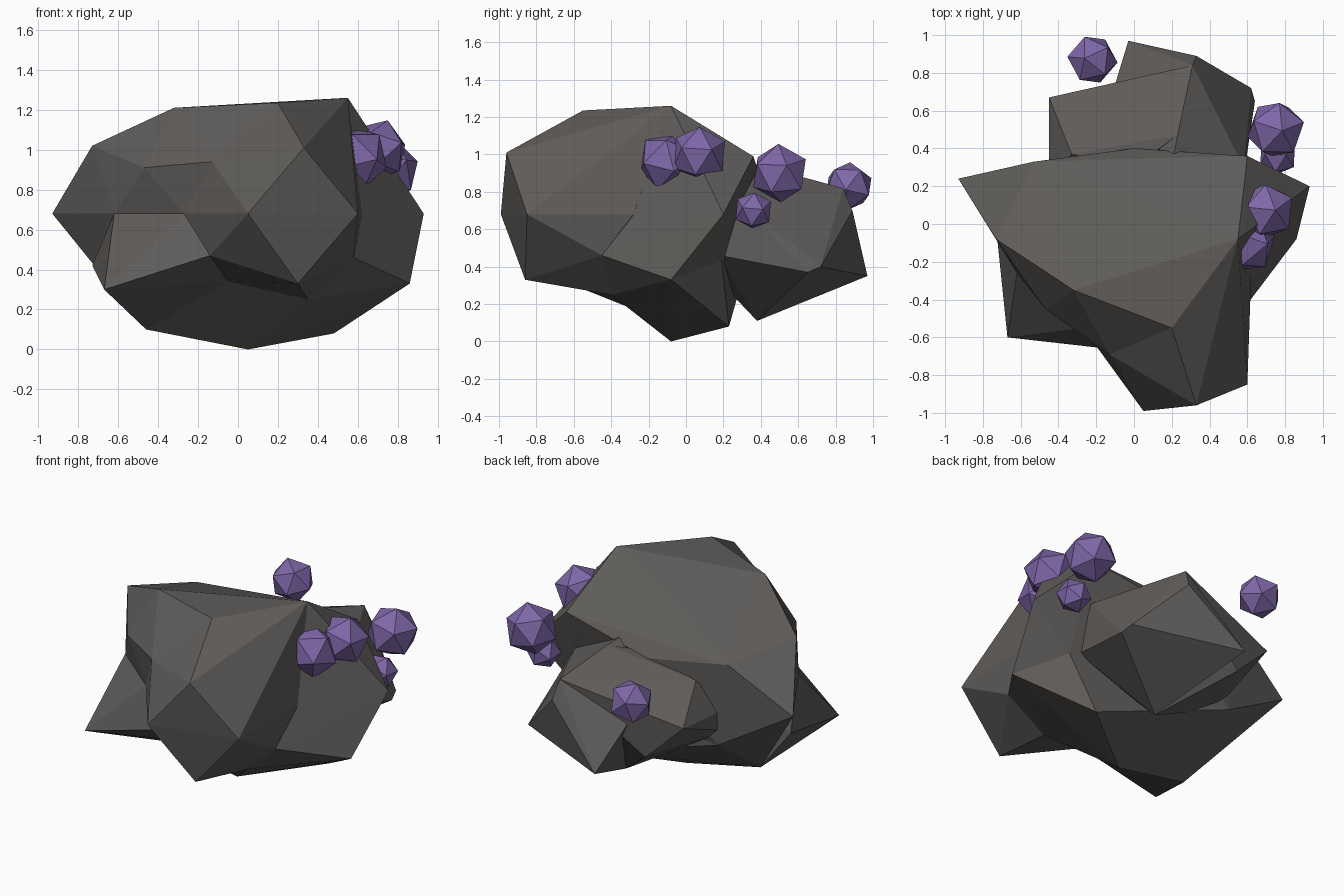
import bpy
import bmesh
from mathutils import Vector, Euler

default_cube = bpy.data.objects.get("Cube")
if default_cube:
    bpy.data.objects.remove(default_cube, do_unlink=True)


def make_material(name, color):
    material = bpy.data.materials.new(name)
    material.use_nodes = True
    material.diffuse_color = color
    shader = material.node_tree.nodes["Principled BSDF"]
    shader.inputs["Base Color"].default_value = color
    shader.inputs["Roughness"].default_value = 0.9
    return material


def finish_object(name, bm, material):
    """Turn a bmesh into a flat shaded object with one colour."""
    bmesh.ops.recalc_face_normals(bm, faces=bm.faces)
    mesh = bpy.data.meshes.new(name)
    bm.to_mesh(mesh)
    bm.free()
    mesh.materials.append(material)
    obj = bpy.data.objects.new(name, mesh)
    bpy.context.scene.collection.objects.link(obj)
    return obj


def add_chunk(name, corners, material):
    """Faceted boulder chunk: the convex skin around its corner points."""
    bm = bmesh.new()
    for corner in corners:
        bm.verts.new(corner)
    skin = bmesh.ops.convex_hull(bm, input=bm.verts)
    loose = set(skin["geom_interior"]) | set(skin["geom_unused"])
    loose_verts = [v for v in loose if isinstance(v, bmesh.types.BMVert)]
    bmesh.ops.delete(bm, geom=loose_verts, context="VERTS")
    return finish_object(name, bm, material)


def add_crystal(name, center, radius, turn, material):
    """Twenty sided crystal, turned so that no two look alike."""
    bm = bmesh.new()
    bmesh.ops.create_icosphere(bm, subdivisions=1, radius=radius)
    rotation = Euler((turn, turn * 2, turn * 3)).to_matrix()
    bmesh.ops.rotate(bm, verts=bm.verts, matrix=rotation)
    bmesh.ops.translate(bm, verts=bm.verts, vec=Vector(center))
    return finish_object(name, bm, material)


rock = make_material("dark grey rock", (0.115, 0.108, 0.102, 1))
purple = make_material("purple crystal", (0.21, 0.135, 0.39, 1))

# Corners shared by neighbouring chunks
front_crest = (0.2, -0.55, 1.235)
left_crest = (-0.32, -0.35, 1.21)
left_shoulder = (-0.73, -0.08, 1.02)
left_tip = (-0.93, 0.24, 0.68)
peak = (0.55, -0.08, 1.26)
brow = (-0.13, -0.69, 0.94)
left_brow = (-0.47, -0.45, 0.91)
notch = (-0.14, -0.66, 0.47)
side_valley = (0.58, -0.45, 0.46)
side_foot = (0.86, -0.08, 0.33)
undercut = (0.65, 0.19, 0.43)
left_foot = (-0.46, -0.1, 0.1)
left_shelf = (-0.62, -0.26, 0.68)
inner_shelf = (-0.27, -0.55, 0.68)
lobe_underside = (-0.05, -0.45, 0.34)
lobe_heel = (0.35, -0.4, 0.25)
back_left_foot = (-0.45, 0.32, 0.4)
back_ridge = (0.31, 0.84, 0.82)
ridge_root = (0.23, 0.47, 0.92)
back_keel = (0.16, 0.38, 0.11)

# Main body
add_chunk("main_rock", [
    front_crest, left_crest, left_shoulder, left_tip, peak,
    side_valley, side_foot, undercut, left_shelf, left_foot, back_left_foot,
    (-0.53, 0.33, 0.94), (0, 0.4, 0.87),
    (0.6, 0.36, 0.99), (0.93, 0.2, 0.68),
], rock)

# Tapering underside
add_chunk("base_rock", [
    side_valley, side_foot, undercut, left_foot, left_tip,
    back_left_foot, lobe_underside, lobe_heel,
    (0.05, -0.08, 0), (0.48, 0.23, 0.08),
], rock)

# Sloping brow that overhangs the front corner
add_chunk("front_brow", [
    front_crest, left_crest, left_shoulder, peak, brow, left_brow,
    left_shelf, inner_shelf,
], rock)

# Blunt lobe leaning out over the front
add_chunk("front_lobe", [
    front_crest, peak, brow, notch, side_valley, inner_shelf,
    lobe_underside, lobe_heel,
    (0.05, -0.99, 0.68), (0.33, -0.96, 1.01), (0.6, -0.85, 0.68),
    (0.3, -0.86, 0.33), (0.62, -0.28, 0.68),
], rock)

# Pointed ledge at the front corner
add_chunk("front_ledge", [
    notch, left_foot, left_shelf, inner_shelf, lobe_underside,
    (-0.67, -0.6, 0.3), (-0.73, -0.02, 0.42),
], rock)

# Lower lobe growing out of the back
add_chunk("back_lobe", [
    back_ridge, ridge_root, back_keel,
    (0.33, 0.89, 0.7), (-0.03, 0.97, 0.35), (0.62, 0.72, 0.4),
    (0.64, 0.65, 0.37), (-0.1, 0.74, 0.6), (0.2, 0.3, 0.95),
    (0.58, 0.3, 0.74), (0.57, 0.18, 0.46), (0.2, 0.2, 0.3),
], rock)

# Shoulder beside the back lobe, split from it by a notch
add_chunk("back_shoulder", [
    back_ridge, ridge_root, back_keel,
    (-0.45, 0.67, 0.64), (-0.2, 0.7, 0.4), (-0.33, 0.37, 0.8),
    (-0.45, 0.2, 0.6), (-0.45, 0.2, 0.45), (0, 0.3, 0.87),
], rock)

# Crystals: name, centre, radius, turn
crystals = [
    ("back_crystal", (-0.22, 0.87, 0.83), 0.135, 0.4),
    ("side_crystal", (0.75, 0.5, 0.9), 0.16, 0.1),
    ("small_side_crystal", (0.76, 0.36, 0.7), 0.105, 0.2),
    ("upper_crystal", (0.7, 0.07, 1), 0.155, 1.3),
    ("upper_front_crystal", (0.59, -0.1, 0.96), 0.165, 0.6),
]
for name, center, radius, turn in crystals:
    add_crystal(name, center, radius, turn, purple)
